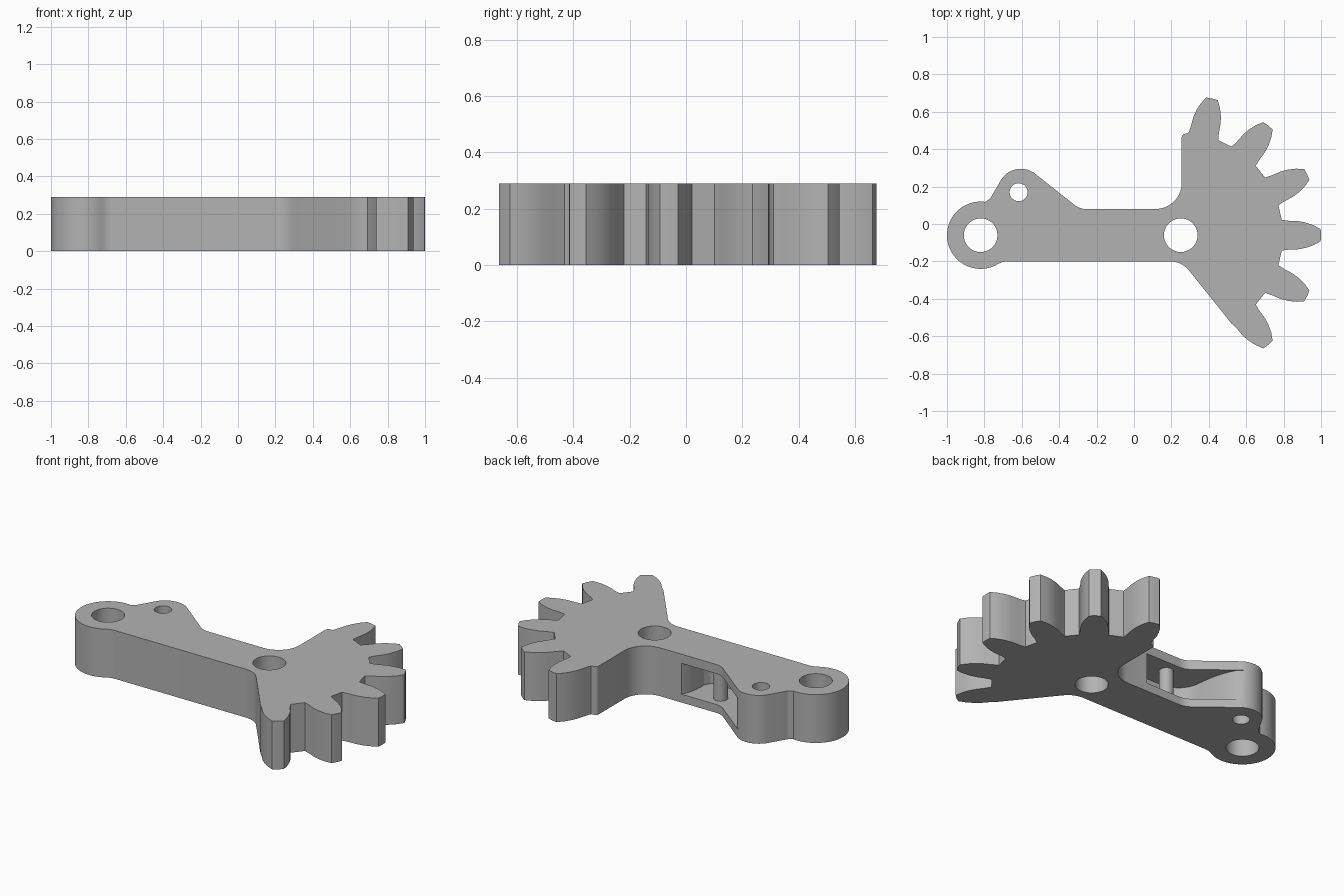
import bpy, math
from mathutils import Vector

HEIGHT = 0.29
PIVOT, LEFT_EYE, LOBE = Vector((0.25, -0.06)), Vector((-0.82, -0.06)), Vector((-0.605, 0.17))

if "Cube" in bpy.data.objects:
    bpy.data.objects.remove(bpy.data.objects["Cube"])

grey = bpy.data.materials.new("mid grey")
grey.use_nodes = True
colour = (0.45, 0.45, 0.45, 1)
grey.diffuse_color = colour
grey.node_tree.nodes["Principled BSDF"].inputs["Base Color"].default_value = colour


def arc(centre, radius, start, end, steps=24):
    angles = [math.radians(start + (end - start) * i / steps) for i in range(steps + 1)]
    return [centre + radius * Vector((math.cos(a), math.sin(a))) for a in angles]


def fillet(before, corner, after, radius, steps=10):
    """Round one corner with a tangent arc."""
    p = Vector(corner)
    u, v = (Vector(before) - p).normalized(), (Vector(after) - p).normalized()
    half = u.angle(v) / 2
    centre = p + (u + v).normalized() * radius / math.sin(half)
    a = p + u * radius / math.tan(half) - centre
    b = p + v * radius / math.tan(half) - centre
    turn = math.atan2(a.x * b.y - a.y * b.x, a.dot(b))
    first = math.atan2(a.y, a.x)
    return arc(centre, radius, math.degrees(first), math.degrees(first + turn), steps)


def prism(name, points, z0, z1):
    n = len(points)
    verts = [(p[0], p[1], z) for z in (z0, z1) for p in points]
    faces = [tuple(range(n))[::-1], tuple(range(n, 2 * n))]
    faces += [(i, (i + 1) % n, (i + 1) % n + n, i + n) for i in range(n)]
    mesh = bpy.data.meshes.new(name)
    mesh.from_pydata(verts, [], faces)
    obj = bpy.data.objects.new(name, mesh)
    bpy.context.collection.objects.link(obj)
    mesh.materials.append(grey)
    # consistent outward normals
    import bmesh
    bm = bmesh.new()
    bm.from_mesh(mesh)
    bmesh.ops.recalc_face_normals(bm, faces=bm.faces)
    bm.to_mesh(mesh)
    bm.free()
    return obj


def select(obj):
    bpy.ops.object.select_all(action='DESELECT')
    obj.select_set(True)
    bpy.context.view_layer.objects.active = obj


def cut(obj, cutter):
    cutter.hide_render = True
    select(obj)
    mod = obj.modifiers.new("cut", 'BOOLEAN')
    mod.operation, mod.solver, mod.object = 'DIFFERENCE', 'EXACT', cutter
    bpy.ops.object.modifier_apply(modifier=mod.name)
    bpy.data.objects.remove(cutter)


# Gear teeth, clockwise round the pivot
FLANK = [(0.54, 0.082), (0.58, 0.077), (0.63, 0.075), (0.67, 0.067), (0.71, 0.053), (0.748, 0.032)]
profile = FLANK + [(0.75, 0)] + [(r, -w) for r, w in reversed(FLANK)]
teeth = []
for k in (3, 2, 1, 0, -1, -2):
    a = k * math.tau / 14
    along, side = Vector((math.cos(a), math.sin(a))), Vector((-math.sin(a), math.cos(a)))
    teeth += [PIVOT + along * r + side * w for r, w in profile]

# Outline: left eye, lobe, arm, sector, back along the lower edge
lobe = arc(LOBE, 0.125, 143, 51, 20)
eye = arc(LEFT_EYE, 0.18, 300, 82, 40)
elbow, shoulder, waist = (-0.29, 0.08), (0.255, 0.08), (0.255, -0.20)
ear, neck = (0.255, 0.48), (-0.70, -0.20)
outline = eye + fillet(eye[-1], (-0.77, 0.135), lobe[0], 0.04) + lobe
outline += fillet(lobe[-1], elbow, shoulder, 0.1)
outline += fillet(elbow, shoulder, ear, 0.14)
outline += fillet(shoulder, ear, teeth[0], 0.02, 6)
outline += teeth
outline += fillet(teeth[-1], waist, neck, 0.13)
outline += fillet(waist, neck, eye[0], 0.1, 6)
body = prism("sector_gear_lever", outline, 0, HEIGHT)

# Pocket hollowed into the back edge of the arm
wall = arc(PIVOT, 0.31, 153, 185, 10)
pocket = [(wall[0].x, 0.4)] + wall
pocket += fillet(wall[-1], (-0.08, -0.13), (-0.3, -0.13), 0.02, 5)
pocket += arc(Vector((-0.30, 0.02)), 0.15, 270, 180, 14)
pocket += [(-0.465, 0.12), (-0.49, 0.20), (-0.515, 0.25), (-0.55, 0.285), (-0.55, 0.4)]
cut(body, prism("pocket_cutter", pocket, 0.05, 0.235))

# Through holes
for centre, radius in ((PIVOT, 0.09), (LEFT_EYE, 0.09), (Vector((-0.617, 0.17)), 0.048)):
    cut(body, prism("hole_cutter", arc(centre, radius, 0, 350, 35), -0.1, 0.4))

# Post standing inside the pocket
post = prism("pocket_post", arc(Vector((-0.23, 0)), 0.04, 0, 345, 23), 0.04, 0.245)

for obj in (body, post):
    select(obj)
    bpy.ops.object.shade_smooth_by_angle(angle=math.radians(25))
